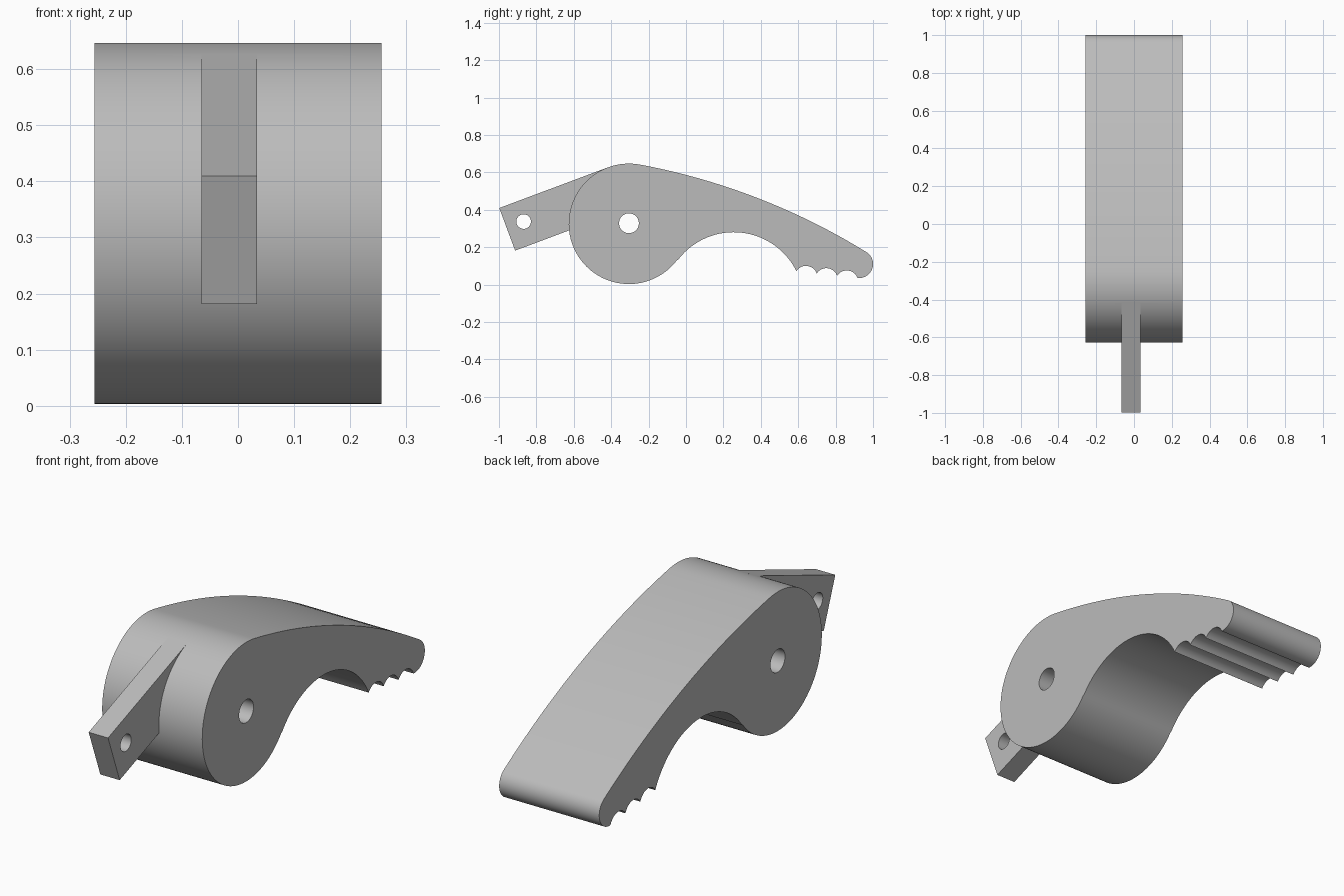
import bpy, bmesh, math
from math import sin, cos, radians, atan2, hypot
from mathutils import Vector

if "Cube" in bpy.data.objects:
    bpy.data.objects.remove(bpy.data.objects["Cube"])

grey = bpy.data.materials.new("grey")
grey.diffuse_color = (0.5, 0.5, 0.5, 1)
grey.use_nodes = True
grey.node_tree.nodes["Principled BSDF"].inputs["Base Color"].default_value = grey.diffuse_color


def arc(cy, cz, r, a0, a1, n):
    """Points of an arc in the YZ plane, angles in degrees."""
    return [(cy + r * cos(radians(a0 + (a1 - a0) * i / n)),
             cz + r * sin(radians(a0 + (a1 - a0) * i / n))) for i in range(n + 1)]


def bulge(p, q, sag, n):
    """Arc from p to q that bows to the left of the travel direction by sag."""
    p, q = Vector(p), Vector(q)
    half = (q - p).length / 2
    r = (half * half + sag * sag) / (2 * sag)
    d = (q - p).normalized()
    c = (p + q) / 2 + Vector((-d.y, d.x)) * (sag - r)
    a0 = math.degrees(atan2(p.y - c.y, p.x - c.x))
    sweep = math.degrees(2 * atan2(half, r - sag))
    return arc(c.x, c.y, r, a0, a0 - sweep, n)


def extrude(name, pts, x0, x1):
    """Solid made by sweeping a YZ outline from x0 to x1."""
    clean = []
    for p in pts:
        if not clean or hypot(p[0] - clean[-1][0], p[1] - clean[-1][1]) > 1e-4:
            clean.append(p)
    if hypot(clean[0][0] - clean[-1][0], clean[0][1] - clean[-1][1]) < 1e-4:
        clean.pop()
    bm = bmesh.new()
    face = bm.faces.new([bm.verts.new((x0, y, z)) for y, z in clean])
    swept = bmesh.ops.extrude_face_region(bm, geom=[face])["geom"]
    verts = [v for v in swept if isinstance(v, bmesh.types.BMVert)]
    bmesh.ops.translate(bm, verts=verts, vec=(x1 - x0, 0, 0))
    bmesh.ops.recalc_face_normals(bm, faces=bm.faces)
    me = bpy.data.meshes.new(name)
    bm.to_mesh(me)
    bm.free()
    me.materials.append(grey)
    ob = bpy.data.objects.new(name, me)
    bpy.context.collection.objects.link(ob)
    return ob


def combine(target, other, operation):
    """Apply a boolean and remove the helper object."""
    mod = target.modifiers.new("combine", 'BOOLEAN')
    mod.operation, mod.solver, mod.object = operation, 'EXACT', other
    bpy.context.view_layer.objects.active = target
    bpy.ops.object.modifier_apply(modifier=mod.name)
    bpy.data.objects.remove(other)


# Handle outline: round hub, bowed back, rounded tip, finger grips, concave belly
HUB_Y, HUB_Z, HUB_R = -0.305, 0.325, 0.322
TIP_Y, TIP_Z, TIP_R = 0.925, 0.11, 0.075
hub = arc(HUB_Y, HUB_Z, HUB_R, 323.2, 79.5, 72)
tip = arc(TIP_Y, TIP_Z, TIP_R, 58, -96, 20)
outline = hub + bulge(hub[-1], tip[0], 0.06, 32) + tip
grip_start, grip_end = Vector(tip[-1]), Vector((0.59, 0.072))
for i in range(3):
    a = grip_start.lerp(grip_end, i / 3)
    b = grip_start.lerp(grip_end, (i + 1) / 3)
    outline += [(p[0], p[1]) for p in reversed(bulge(b, a, 0.034, 12))]
outline += arc(0.255, -0.094, 0.374, 26.3, 143.2, 40)
handle = extrude("cam_handle", outline, -0.256, 0.256)

# Link bar running tangentially off the hub
t = radians(20.5)
along, across = Vector((cos(t), sin(t))), Vector((sin(t), -cos(t)))
corner = Vector((HUB_Y, HUB_Z)) - across * HUB_R - along * 0.62
bar = [corner, corner + across * 0.243,
       corner + across * 0.243 + along * 0.62, corner + along * 0.62]
link = extrude("link_bar", [tuple(p) for p in bar], -0.065, 0.034)
combine(handle, link, 'UNION')

# Pivot holes through the hub and the link bar
for y, z, r in ((HUB_Y, 0.328, 0.053), (-0.868, 0.337, 0.039)):
    combine(handle, extrude("hole_cutter", arc(y, z, r, 0, 360, 40), -0.4, 0.4), 'DIFFERENCE')

bpy.ops.object.select_all(action='DESELECT')
handle.select_set(True)
bpy.context.view_layer.objects.active = handle
bpy.ops.object.shade_smooth_by_angle(angle=radians(30))
